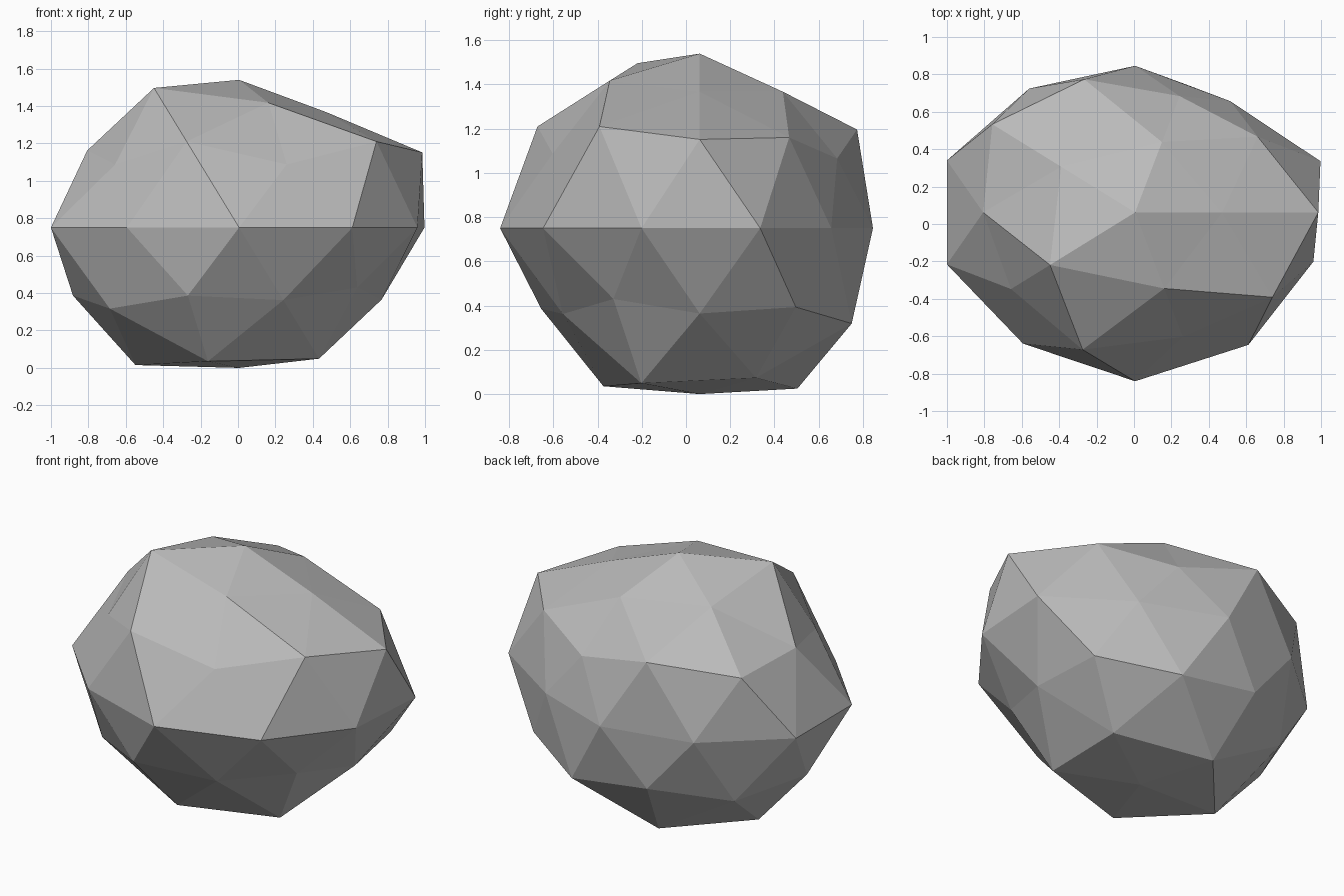
import bpy, bmesh, math

if "Cube" in bpy.data.objects:
    bpy.data.objects.remove(bpy.data.objects["Cube"])

# Bulge of every vertex: one row per height ring, counted round from +x
RINGS = [
    (1.000, [0.963]),
    (0.851, [0.885, 0.885, 0.93, 1.07, 0.957]),
    (0.526, [0.952, 1.035, 0.955, 1.067, 1.067]),
    (0.447, [1.095, 0.86, 1.055, 0.917, 0.92]),
    (0.000, [1.042, 0.865, 0.922, 0.963, 1.058, 1.058, 1.02, 1.062, 1.03, 1.002]),
    (-0.447, [0.973, 0.965, 0.993, 0.992, 0.873]),
    (-0.526, [0.895, 1.0, 0.99, 1.005, 0.9]),
    (-0.851, [0.97, 1.04, 1.054, 1.025, 1.005]),
    (-1.000, [0.915]),
]
SCALE = (1.0, 0.85, 0.82)
CENTRE = (0.006, 0.062, 0.75)


def bulge(co):
    """Radius factor for a point of the unit icosphere."""
    radii = min(RINGS, key=lambda ring: abs(ring[0] - co.z))[1]
    angle = (math.degrees(math.atan2(co.y, co.x)) + 5) % 360
    return radii[int(angle // (360 / len(radii)))]


# Boulder: a faceted icosphere, squashed and made uneven
bm = bmesh.new()
bmesh.ops.create_icosphere(bm, subdivisions=2, radius=1.0)
for v in bm.verts:
    r = bulge(v.co)
    v.co = [c + r * s * p for c, s, p in zip(CENTRE, SCALE, v.co)]
bmesh.ops.recalc_face_normals(bm, faces=bm.faces)

mesh = bpy.data.meshes.new("boulder")
bm.to_mesh(mesh)
bm.free()
boulder = bpy.data.objects.new("boulder", mesh)
bpy.context.collection.objects.link(boulder)

# Plain stone grey
stone = bpy.data.materials.new("stone_grey")
stone.diffuse_color = (0.5, 0.5, 0.5, 1.0)
stone.use_nodes = True
stone.node_tree.nodes["Principled BSDF"].inputs["Base Color"].default_value = stone.diffuse_color
mesh.materials.append(stone)
